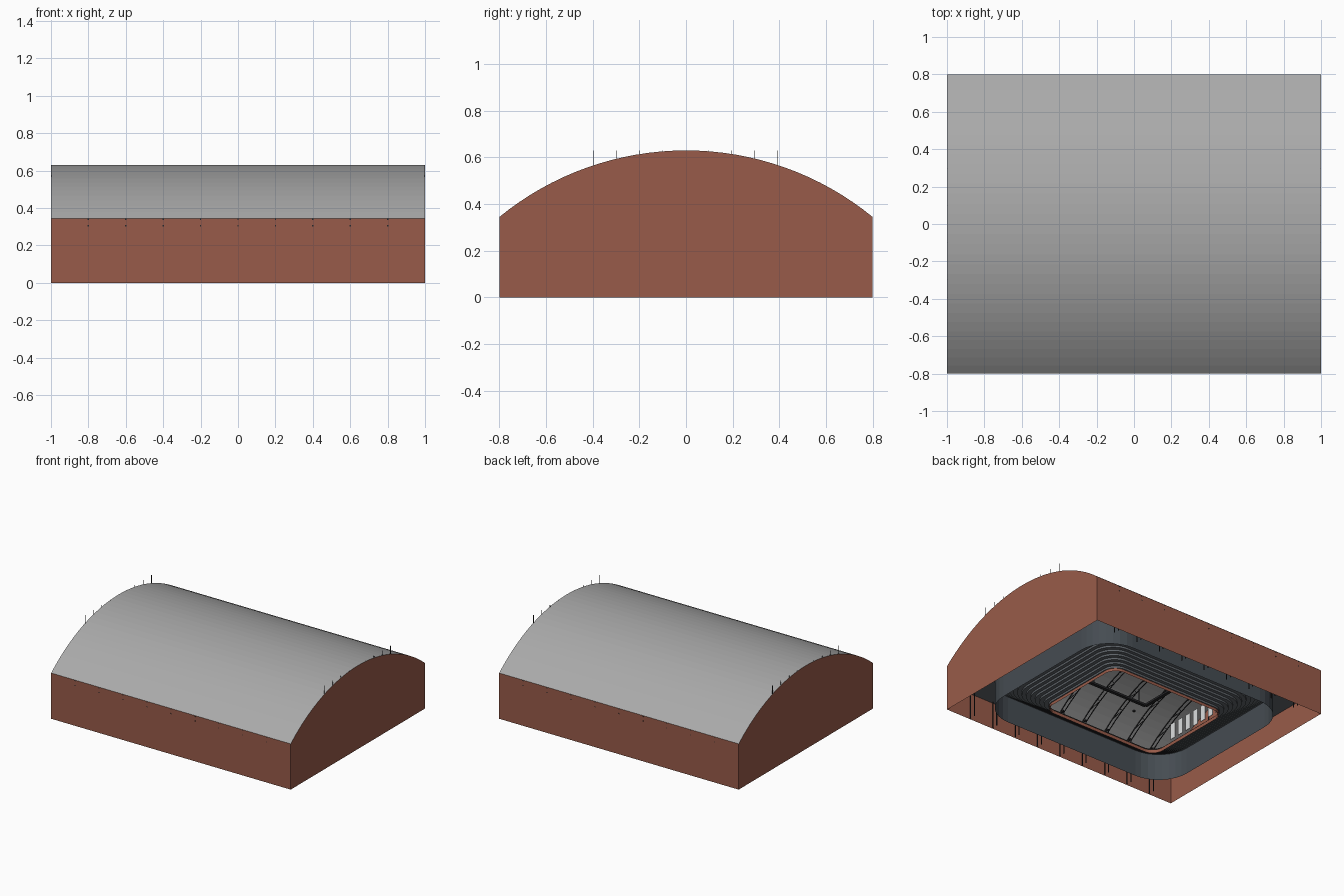
import bpy, bmesh, math
from mathutils import Vector

if "Cube" in bpy.data.objects:
    bpy.data.objects.remove(bpy.data.objects["Cube"])

R, CZ = 1.265, -0.635            # roof arc radius and centre height
W, D = 1.0, 0.8                  # half length, half depth
SEG = 32


def material(name, rgb):
    m = bpy.data.materials.new(name)
    m.diffuse_color = (*rgb, 1)
    m.use_nodes = True
    m.node_tree.nodes["Principled BSDF"].inputs["Base Color"].default_value = m.diffuse_color
    return m


BRICK = material("brick_red", (0.315, 0.105, 0.067))
ROOF = material("roof_grey", (0.40, 0.40, 0.40))
BOWL = material("slate_grey", (0.060, 0.072, 0.084))
SLAB = material("concrete_slate", (0.115, 0.13, 0.145))
SEAT = material("seat_dark_grey", (0.05, 0.055, 0.06))
STEEL = material("dark_steel", (0.02, 0.02, 0.022))
WHITE = material("banner_white", (0.72, 0.74, 0.74))


def finish(name, bm, mat):
    bmesh.ops.recalc_face_normals(bm, faces=bm.faces[:])
    me = bpy.data.meshes.new(name)
    bm.to_mesh(me)
    bm.free()
    me.materials.append(mat)
    ob = bpy.data.objects.new(name, me)
    bpy.context.collection.objects.link(ob)
    return ob


def roof_z(y, drop=0.0):
    return CZ + math.sqrt((R - drop) ** 2 - y * y)


def box(bm, lo, hi):
    for v in bmesh.ops.create_cube(bm, size=1)["verts"]:
        v.co = Vector([lo[i] + (v.co[i] + 0.5) * (hi[i] - lo[i]) for i in range(3)])


def bar(bm, p, q, w=0.005):
    """Square bar between two points."""
    p, q = Vector(p), Vector(q)
    d = q - p
    rot = d.to_track_quat('Z', 'X')
    for v in bmesh.ops.create_cube(bm, size=1)["verts"]:
        v.co = (p + q) / 2 + rot @ Vector((v.co.x * w, v.co.y * w, v.co.z * d.length))


def ring(a, b, r, z, n=8):
    """Rounded rectangle loop."""
    pts = []
    for k, (sx, sy) in enumerate([(1, 1), (-1, 1), (-1, -1), (1, -1)]):
        for i in range(n + 1):
            t = math.pi / 2 * (k + i / n)
            pts.append((sx * (a - r) + r * math.cos(t), sy * (b - r) + r * math.sin(t), z))
    return pts


def loft(name, loops, mat):
    bm = bmesh.new()
    rows = [[bm.verts.new(p) for p in lp] for lp in loops]
    n = len(rows[0])
    for u, v in zip(rows, rows[1:]):
        for i in range(n):
            j = (i + 1) % n
            bm.faces.new((u[i], u[j], v[j], v[i]))
    return finish(name, bm, mat)


# Barrel roof and the four outer walls
amax = math.asin(D / R)
arc = [(R * math.sin(t), CZ + R * math.cos(t))
       for t in [amax * (2 * i / SEG - 1) for i in range(SEG + 1)]]
bm = bmesh.new()
ends = [[bm.verts.new((x, y, z)) for y, z in arc] for x in (-W, W)]
for i in range(SEG):
    bm.faces.new((ends[0][i], ends[1][i], ends[1][i + 1], ends[0][i + 1]))
finish("barrel_roof", bm, ROOF)

bm = bmesh.new()
for x in (-W, W):
    bm.faces.new([bm.verts.new((x, y, z)) for y, z in [(-D, 0)] + arc + [(D, 0)]])
for y in (-D, D):
    bm.faces.new([bm.verts.new(p) for p in
                  ((-W, y, 0), (W, y, 0), (W, y, arc[0][1]), (-W, y, arc[0][1]))])
finish("outer_walls", bm, BRICK)

# Thin gable fins rising past the roof line, and white banners over the end stands
banners, fins = bmesh.new(), bmesh.new()
for s in (-1, 1):
    for k in range(13):
        y = -0.48 + 0.08 * k
        box(banners, (s * 0.75 - 0.002, y - 0.025, 0.28), (s * 0.75 + 0.002, y + 0.025, 0.40))
    for k in range(9):
        y = -0.395 + 0.0985 * k
        x = sorted((s * 0.996, s * 0.9995))
        box(fins, (x[0], y - 0.0012, 0.36), (x[1], y + 0.0012, 0.629))
finish("end_banners", banners, WHITE)
finish("gable_fins", fins, STEEL)

# Nine lattice frames: double columns, double arch chords and webs
N = 20
for k in range(9):
    x = -0.8 + 0.2 * k
    bm = bmesh.new()
    top, low = [], []
    for i in range(N + 1):
        yo, yi = 0.788 * (2 * i / N - 1), 0.748 * (2 * i / N - 1)
        top.append((x, yo, roof_z(yo, 0.010)))
        low.append((x, yi, roof_z(yi, 0.048)))
    for i in range(N):
        bar(bm, top[i], top[i + 1])
        bar(bm, low[i], low[i + 1])
        bar(bm, top[i], low[i + 1] if i % 2 else low[i], 0.003)
    for s in (-1, 1):
        bar(bm, (x, s * 0.788, 0), (x, s * 0.788, 0.34))
        bar(bm, (x, s * 0.748, 0), (x, s * 0.748, 0.33))
        for z in (0.305, 0.340):
            bar(bm, (x, s * 0.748, z), (x, s * 0.8006, z), 0.007)
    finish("roof_frame_%d" % (k + 1), bm, STEEL)

# Hanging lighting gantry below the roof
bm = bmesh.new()
a, b, z = 0.46, 0.425, 0.40
for s in (-1, 1):
    box(bm, (-a, s * b - 0.012, z), (a, s * b + 0.012, z + 0.015))
    box(bm, (s * a - 0.012, -b, z), (s * a + 0.012, b, z + 0.015))
    for sx in (-0.4, 0, 0.4):
        bar(bm, (sx, s * b, z), (sx, s * b, roof_z(b, 0.04)), 0.004)
finish("lighting_gantry", bm, STEEL)

# Small marker at the centre of the arena floor
bm = bmesh.new()
box(bm, (-0.008, -0.008, 0), (0.008, 0.008, 0.012))
finish("centre_marker", bm, STEEL)

# Seating bowl: outer wall, concourse slab and stepped rows
A, B, RC, H, Z0 = 0.82, 0.665, 0.25, 0.20, 0.018
loft("bowl_outer_wall", [ring(A, B, RC, 0), ring(A, B, RC, H)], BOWL)
loft("concourse_slab", [ring(A, B, RC, H), ring(0.998, 0.798, 0.001, H)], SLAB)

ROWS = 12


def row_ring(t, z):
    return ring(0.50 + (A - 0.50) * t, 0.38 + (B - 0.38) * t, 0.10 + (RC - 0.10) * t, z)


steps = []
for i in range(ROWS):
    z = Z0 + (H - Z0) * (i + 1) / ROWS
    steps += [row_ring(i / ROWS, z), row_ring((i + 1) / ROWS, z)]
loft("seating_steps", [row_ring(0, Z0)] + steps, SLAB)
for i in range(ROWS):
    z = Z0 + (H - Z0) * (i + 1) / ROWS
    t = (i + 0.55) / ROWS
    loft("seat_row_%d" % (i + 1),
         [row_ring(t, z), row_ring(t, z + 0.014), row_ring(t + 0.015, z + 0.014),
          row_ring(t + 0.015, z)], SEAT)

# Rink barrier and the walkway behind it
loft("rink_barrier", [ring(0.488, 0.368, 0.09, 0), ring(0.488, 0.368, 0.09, 0.022),
                      ring(0.493, 0.373, 0.09, 0.022), ring(0.493, 0.373, 0.09, 0)], BRICK)
loft("rink_walkway", [ring(0.493, 0.373, 0.09, Z0), row_ring(0, Z0)], SLAB)
